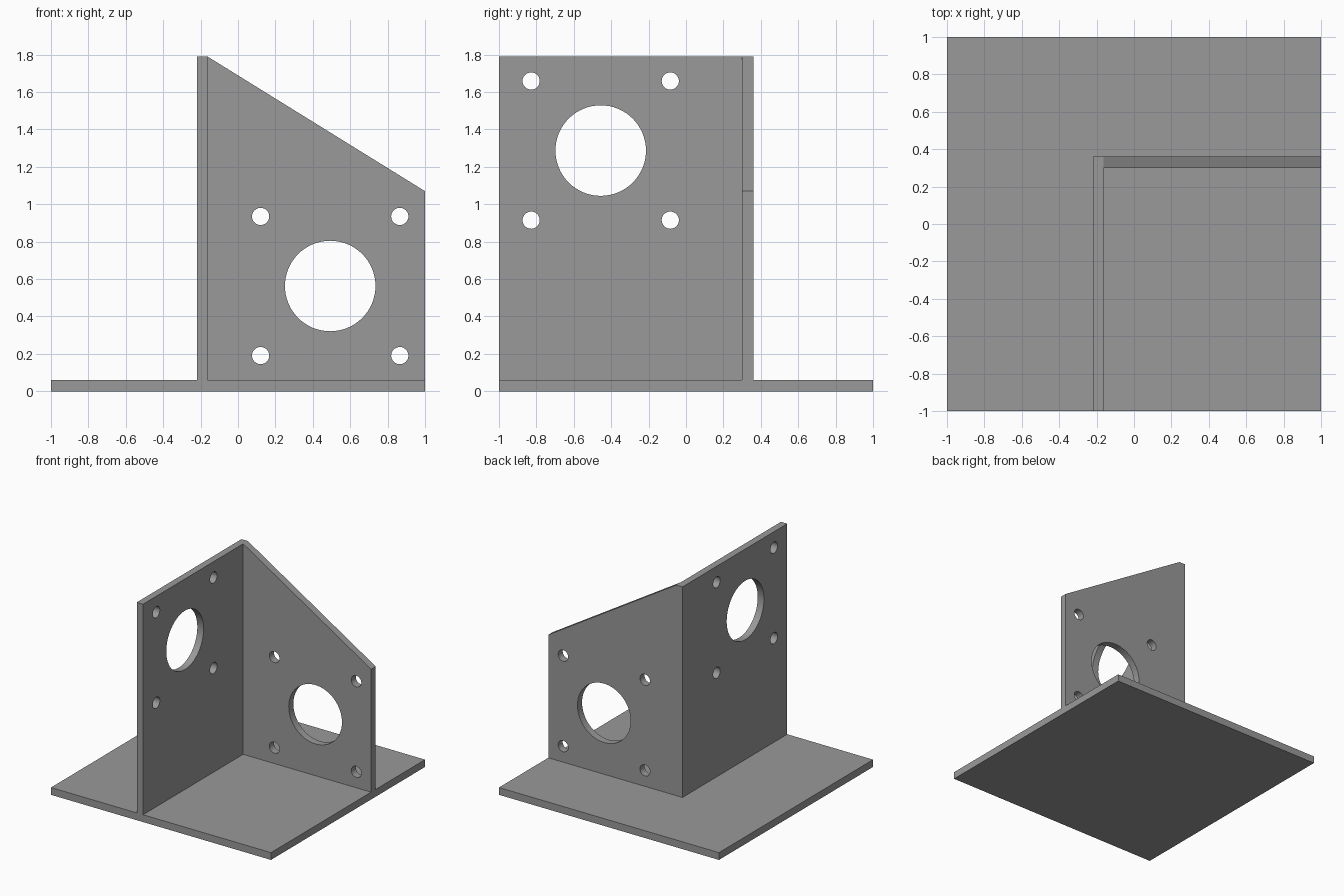
import bpy, bmesh, math
from mathutils import Matrix, Vector

if "Cube" in bpy.data.objects:
    bpy.data.objects.remove(bpy.data.objects["Cube"])

grey = bpy.data.materials.new("plain grey")
grey.diffuse_color = (0.32, 0.32, 0.32, 1)
grey.use_nodes = True
grey.node_tree.nodes["Principled BSDF"].inputs["Base Color"].default_value = grey.diffuse_color

T = 0.06          # sheet thickness
X0, Y1, TOP = -0.22, 0.36, 1.79


def prism(name, outline, depth):
    """Extrude a closed 3D outline along the depth vector."""
    bm = bmesh.new()
    face = bm.faces.new([bm.verts.new(p) for p in outline])
    new = bmesh.ops.extrude_face_region(bm, geom=[face])["geom"]
    bmesh.ops.translate(bm, vec=Vector(depth),
                        verts=[v for v in new if isinstance(v, bmesh.types.BMVert)])
    bmesh.ops.recalc_face_normals(bm, faces=bm.faces)
    mesh = bpy.data.meshes.new(name)
    bm.to_mesh(mesh)
    bm.free()
    mesh.materials.append(grey)
    obj = bpy.data.objects.new(name, mesh)
    bpy.context.collection.objects.link(obj)
    return obj


def drill(obj, centre, axis):
    """Cut a motor bore and four bolt holes through a wall."""
    turn = Matrix.Rotation(math.pi / 2, 4, axis)
    bm = bmesh.new()
    holes = [(0, 0, 0.242, 64)]
    holes += [(sx * 0.372, sz * 0.372, 0.046, 32) for sx in (-1, 1) for sz in (-1, 1)]
    for u, w, r, n in holes:
        offset = Vector((u, 0, w) if axis == 'X' else (0, u, w))
        bmesh.ops.create_cone(bm, cap_ends=True, segments=n, radius1=r, radius2=r, depth=0.4,
                              matrix=Matrix.Translation(Vector(centre) + offset) @ turn)
    mesh = bpy.data.meshes.new("hole_cutter")
    bm.to_mesh(mesh)
    bm.free()
    mesh.materials.append(grey)
    cutter = bpy.data.objects.new("hole_cutter", mesh)
    bpy.context.collection.objects.link(cutter)
    mod = obj.modifiers.new("holes", 'BOOLEAN')
    mod.operation, mod.solver, mod.object = 'DIFFERENCE', 'EXACT', cutter
    # Bake the cut, then discard the cutter
    bpy.context.view_layer.update()
    baked = bpy.data.meshes.new_from_object(obj.evaluated_get(bpy.context.evaluated_depsgraph_get()))
    obj.modifiers.clear()
    obj.data = baked
    bpy.data.objects.remove(cutter)
    # Smooth the hole walls, keep the rims sharp
    bpy.ops.object.select_all(action='DESELECT')
    obj.select_set(True)
    bpy.context.view_layer.objects.active = obj
    bpy.ops.object.shade_smooth_by_angle(angle=math.radians(30))


# Square base plate
prism("base_plate", [(-1, -1, 0), (1, -1, 0), (1, 1, 0), (-1, 1, 0)], (0, 0, T))

# Side wall, running front to back
side = prism("side_wall", [(X0, -1, T), (X0, Y1, T), (X0, Y1, TOP), (X0, -1, TOP)], (T - 0.003, 0, 0))
drill(side, (X0 + T / 2, -0.456, 1.287), 'Y')

# Back wall with sloping top edge
x = X0 + T - 0.003
back = prism("back_wall", [(x, Y1, T), (1, Y1, T), (1, Y1, 1.07), (x, Y1, TOP)], (0, -T, 0))
drill(back, (0.493, Y1 - T / 2, 0.563), 'X')
